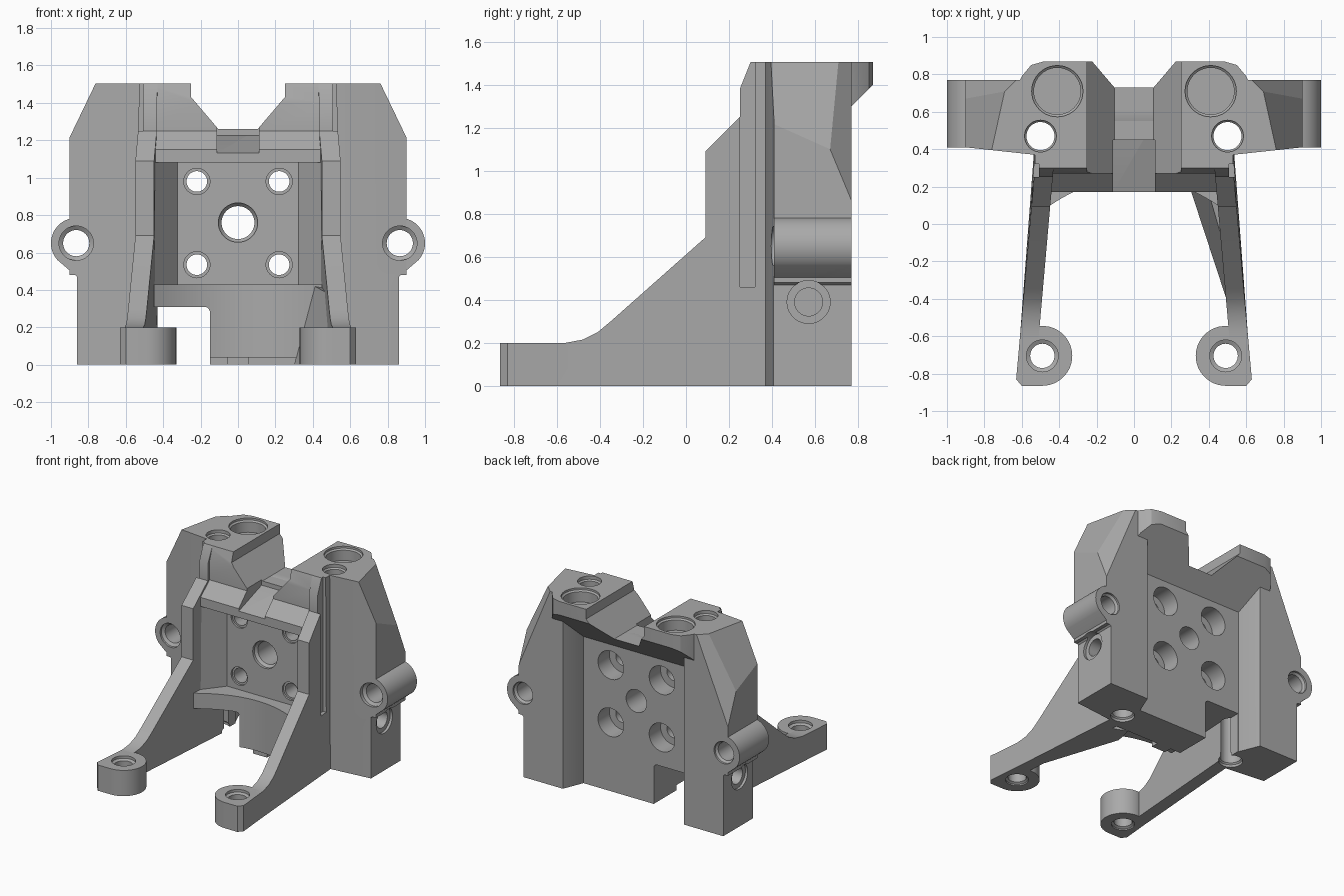
import bpy, bmesh
from math import cos, sin, pi, radians
from mathutils import Vector

if "Cube" in bpy.data.objects:
    bpy.data.objects.remove(bpy.data.objects["Cube"])

# One plain grey for the whole bracket
grey = bpy.data.materials.new("machined grey")
grey.use_nodes = True
colour = (0.40, 0.40, 0.40, 1)
grey.diffuse_color = colour
grey.node_tree.nodes["Principled BSDF"].inputs["Base Color"].default_value = colour

parts, helpers = [], []


def finish(name, bm, helper=False):
    bmesh.ops.recalc_face_normals(bm, faces=bm.faces)
    mesh = bpy.data.meshes.new(name)
    bm.to_mesh(mesh)
    bm.free()
    mesh.materials.append(grey)
    obj = bpy.data.objects.new(name, mesh)
    bpy.context.scene.collection.objects.link(obj)
    obj.hide_render = helper
    (helpers if helper else parts).append(obj)
    return obj


def place(axis, a, b, t):
    return {"x": (t, a, b), "y": (a, t, b), "z": (a, b, t)}[axis]


def prism(name, pts, axis, lo, hi, helper=False, chamfers=()):
    """Extrude a profile along an axis, then trim it with planes."""
    bm = bmesh.new()
    rings = [[bm.verts.new(place(axis, a, b, t)) for a, b in pts] for t in (lo, hi)]
    for ring in rings:
        bm.faces.new(ring)
    for i in range(len(pts)):
        j = (i + 1) % len(pts)
        bm.faces.new((rings[0][i], rings[0][j], rings[1][j], rings[1][i]))
    bmesh.ops.recalc_face_normals(bm, faces=bm.faces)
    for tri in chamfers:
        p, q, r = map(Vector, tri)
        n = (q - p).cross(r - p)
        if n.x < 0:
            n = -n
        cut_geom = bmesh.ops.bisect_plane(
            bm, geom=bm.verts[:] + bm.edges[:] + bm.faces[:],
            plane_co=p, plane_no=n, clear_outer=True)["geom_cut"]
        edges = [e for e in cut_geom if isinstance(e, bmesh.types.BMEdge)]
        bmesh.ops.holes_fill(bm, edges=edges)
    return finish(name, bm, helper)


def box(name, x, y, z, helper=False):
    return prism(name, [(x[0], y[0]), (x[1], y[0]), (x[1], y[1]), (x[0], y[1])],
                 "z", *z, helper=helper)


def hull(name, pts, helper=False):
    bm = bmesh.new()
    for p in pts:
        bm.verts.new(p)
    out = bmesh.ops.convex_hull(bm, input=bm.verts)
    bmesh.ops.delete(bm, geom=[v for v in out["geom_interior"]
                               if isinstance(v, bmesh.types.BMVert)], context="VERTS")
    bmesh.ops.dissolve_limit(bm, angle_limit=0.01, verts=bm.verts, edges=bm.edges)
    return finish(name, bm, helper)


def bore(axis, a, b, steps, n=40):
    """Stepped round cutter; steps are (position along axis, radius)."""
    bm = bmesh.new()
    rings = [[bm.verts.new(place(axis, a + r * cos(2 * pi * i / n),
                                 b + r * sin(2 * pi * i / n), t)) for i in range(n)]
             for t, r in steps]
    for lower, upper in zip(rings, rings[1:]):
        for i in range(n):
            j = (i + 1) % n
            bm.faces.new((lower[i], lower[j], upper[j], upper[i]))
    bm.faces.new(rings[0])
    bm.faces.new(rings[-1])
    return finish("bore_cutter", bm, True)


def cut(part, cutters):
    for c in cutters:
        mod = part.modifiers.new("cut", "BOOLEAN")
        mod.operation, mod.solver, mod.object = "DIFFERENCE", "EXACT", c


def mirror(part):
    mod = part.modifiers.new("mirror", "MIRROR")
    mod.use_mirror_merge = False


def arc(cx, cy, r, a0, a1, n):
    return [(cx + r * cos(radians(a0 + (a1 - a0) * i / n)),
             cy + r * sin(radians(a0 + (a1 - a0) * i / n))) for i in range(n + 1)]


# Central plate with front bar and sloped shoulder
core = prism("central_plate", [(0.33, 0), (0.33, 1.08), (0.17, 1.08), (0.17, 1.15),
             (0.27, 1.25), (0.27, 1.4), (0.3, 1.505), (0.61, 1.505), (0.61, 0)], "x", -0.5, 0.5)

# Rear overhang with a 45 degree underside
rim = [(0.25, 0.87), (0.48, 0.87), (0.55, 0.85), (0.6, 0.79), (0.62, 0.75), (0.62, 0.61)]
lip = [(s * x, y, z) for s in (-1, 1) for x, y in rim for z in (1.505, y + 0.53)]
lip += [(s * 0.6, 0.45, z) for s in (-1, 1) for z in (1.14, 1.505)]
overhang = hull("rear_overhang", lip)

# Side towers with faceted outer shoulders
tower = prism("side_towers", [(0.455, 0.37), (0.53, 0.37), (0.9, 0.41), (0.9, 0.77),
              (0.52, 0.77), (0.455, 0.61)], "z", 0, 1.505, chamfers=[
              ((0.76, 0.4, 1.505), (0.9, 0.38, 1.23), (0.9, 0.67, 1.1)),
              ((0.9, 0.77, 0.86), (0.9, 0.67, 1.1), (0.62, 0.78, 1.505))])

# Cross tubes on the tower flanks
tube = prism("side_tubes", [(0.82, 0.47), (0.86, 0.47)]
             + arc(0.865, 0.65, 0.135, -42, 100, 24) + [(0.82, 0.78)], "y", 0.41, 0.77)

# Raking side walls that run forward into the feet
wall = prism("side_walls", [(-0.62, 0), (0.45, 0), (0.45, 1.505), (0.3, 1.505), (0.25, 1.38),
             (0.25, 1.25), (0.09, 1.09), (0.09, 0.69), (-0.35, 0.3), (-0.41, 0.25),
             (-0.48, 0.215), (-0.56, 0.2), (-0.62, 0.2)], "x", 0, 1)
for v in wall.data.vertices:
    outer = 0.53 + max(0.3 - v.co.y, 0) * 0.088
    v.co.x = outer - 0.1 * (1 - v.co.x)

# Feet
foot_plan = arc(0.49, -0.705, 0.16, 70, 270, 24) + [(0.6, -0.865), (0.63, -0.83), (0.605, -0.55)]
foot = prism("feet", foot_plan, "z", 0, 0.2)

# Angled cheeks beside the recessed panel
cheek = prism("panel_cheeks", [(0.32, 0.335), (0.45, 0.17), (0.5, 0.17), (0.5, 0.35)],
              "z", 0.4, 1.09)

# Concave apron under the panel, its tab and the one-sided gusset
curve = [(x / 20, 0.25 - 0.75 * (x / 20) ** 2) for x in range(-9, 10)]
apron = prism("lower_apron", [(-0.45, 0.4)] + curve + [(0.45, 0.4)], "z", 0.04, 0.43)
box("bottom_tab", (-0.06, 0.06), (0.27, 0.4), (0, 0.06))
hull("gusset", [(0.3, 0.19, 0), (0.52, -0.48, 0), (0.54, 0.25, 0), (0.33, 0.33, 0),
                (0.41, 0.13, 0.42), (0.52, -0.25, 0.36), (0.52, 0.25, 0.42)])

# Cutters: saddle, sloped channel, bottom notch, slot and tower step
saddle = prism("saddle_cutter", [(-0.105, 1.26), (0.105, 1.26), (0.25, 1.43), (0.25, 1.7),
               (-0.25, 1.7), (-0.25, 1.43)], "y", -0.1, 1.1, helper=True)
channel = prism("channel_cutter", [(0.05, 1.09), (0.55, 1.26), (0.55, 1.4), (0.05, 1.4)],
                "x", -0.112, 0.112, helper=True)
notch = prism("notch_cutter", [(-0.45, -0.1), (-0.15, -0.1)]
              + arc(-0.18, 0.28, 0.03, 0, 90, 5) + [(-0.45, 0.31)], "y", -0.1, 0.9, helper=True)
slot = box("slot_cutter", (0.508, 0.7), (0.25, 0.32), (0.46, 1.7), helper=True)
step = box("step_cutter", (0.86, 1.1), (0.2, 0.9), (-0.1, 0.48), helper=True)

# Cutters: bolt holes
panel_bores = [bore("y", 0, 0.76, [(0.1, 0.105), (0.35, 0.105), (0.37, 0.088), (0.8, 0.088)])]
for x in (-0.22, 0.22):
    for z in (0.535, 0.98):
        panel_bores.append(bore("y", x, z, [(0.1, 0.07), (0.345, 0.07), (0.345, 0.055),
                                            (0.47, 0.055), (0.47, 0.11), (0.8, 0.11)]))
top_bores = {}
for s in (-1, 1):
    top_bores[s] = [
        bore("z", s * 0.5, 0.47, [(-0.1, 0.085), (0.02, 0.085), (0.03, 0.075), (1.47, 0.075),
                                  (1.48, 0.085), (1.6, 0.085)]),
        bore("z", s * 0.41, 0.71, [(1.4, 0.125), (1.48, 0.125), (1.49, 0.137), (1.6, 0.137)])]
tube_bore = bore("y", 0.865, 0.65, [(0.3, 0.092), (0.425, 0.092), (0.44, 0.07), (0.74, 0.07),
                                    (0.755, 0.085), (0.9, 0.085)])
flank_bore = bore("x", 0.57, 0.39, [(0.58, 0.065), (0.84, 0.065), (0.84, 0.1), (1.1, 0.1)])
foot_bore = bore("z", 0.49, -0.705, [(-0.1, 0.082), (0.01, 0.082), (0.02, 0.065),
                                     (0.17, 0.065), (0.18, 0.085), (0.3, 0.085)])

cut(core, [saddle, channel, notch] + panel_bores + top_bores[-1] + top_bores[1])
cut(overhang, [saddle] + top_bores[-1] + top_bores[1])
cut(tower, [step, tube_bore, flank_bore] + top_bores[1])
cut(tube, [tube_bore, flank_bore])
cut(wall, [slot, top_bores[1][0]])
cut(foot, [foot_bore])
cut(apron, [notch])
for part in (tower, tube, wall, foot, cheek):
    mirror(part)

# Bake modifiers, drop helpers and shade
graph = bpy.context.evaluated_depsgraph_get()
baked = [bpy.data.meshes.new_from_object(p.evaluated_get(graph)) for p in parts]
for part, mesh in zip(parts, baked):
    part.modifiers.clear()
    part.data = mesh
for h in helpers:
    bpy.data.objects.remove(h)
bpy.ops.object.select_all(action="DESELECT")
for part in parts:
    part.select_set(True)
bpy.context.view_layer.objects.active = core
bpy.ops.object.shade_smooth_by_angle(angle=radians(25))
